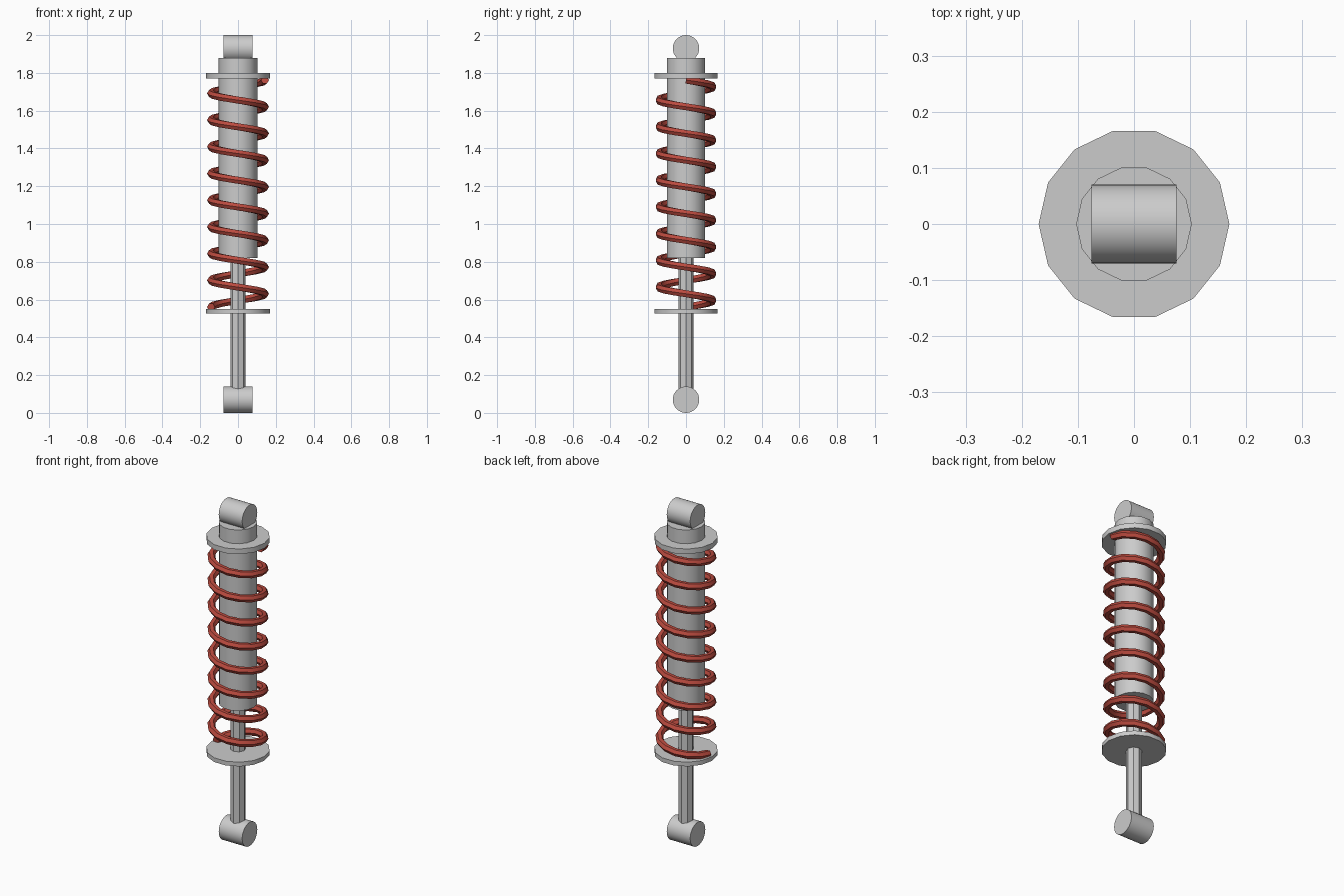
import bpy, bmesh, math
from mathutils import Vector

if "Cube" in bpy.data.objects:
    bpy.data.objects.remove(bpy.data.objects["Cube"])


def smooth(obj):
    bpy.ops.object.select_all(action='DESELECT')
    obj.select_set(True)
    bpy.context.view_layer.objects.active = obj
    bpy.ops.object.shade_smooth_by_angle(angle=math.radians(30))


def cylinder(name, radius, z0, z1, sides):
    # vertical cylinder with a vertex on the +x axis
    bpy.ops.mesh.primitive_cylinder_add(
        vertices=sides, radius=radius, depth=z1 - z0,
        location=(0, 0, (z0 + z1) / 2), rotation=(0, 0, math.pi / 2))
    obj = bpy.context.object
    obj.name = name
    smooth(obj)
    return obj


def mount(name, z):
    # horizontal mounting eye along x
    bpy.ops.mesh.primitive_cylinder_add(
        vertices=32, radius=0.07, depth=0.152,
        location=(0, 0, z), rotation=(0, math.pi / 2, 0))
    bpy.context.object.name = name
    smooth(bpy.context.object)


def helix(name, radius, wire, z0, z1, turns, steps, sides):
    # swept wire, winding clockwise upward from the -x side
    bm = bmesh.new()
    count = round(turns * steps)
    rings = []
    for i in range(count + 1):
        t = i / count
        a = math.pi - t * turns * math.tau
        out = Vector((math.cos(a), math.sin(a), 0))
        centre = out * radius + Vector((0, 0, z0 + (z1 - z0) * t))
        rise = (z1 - z0) / (turns * math.tau)
        tangent = Vector((math.sin(a) * radius, -math.cos(a) * radius, rise)).normalized()
        up = tangent.cross(out)
        rings.append([bm.verts.new(centre + wire * (math.cos(b) * out + math.sin(b) * up))
                      for b in (math.tau * k / sides for k in range(sides))])
    for r0, r1 in zip(rings, rings[1:]):
        for k in range(sides):
            n = (k + 1) % sides
            bm.faces.new((r0[k], r0[n], r1[n], r1[k]))
    bm.faces.new(rings[0])
    bm.faces.new(rings[-1])
    bmesh.ops.recalc_face_normals(bm, faces=bm.faces)
    mesh = bpy.data.meshes.new(name)
    bm.to_mesh(mesh)
    bm.free()
    obj = bpy.data.objects.new(name, mesh)
    bpy.context.collection.objects.link(obj)
    smooth(obj)
    return obj


# damper body and piston rod
cylinder("damper_body", 0.103, 0.82, 1.88, 14)
cylinder("piston_rod", 0.041, 0.10, 0.83, 8)

# spring seats
cylinder("lower_spring_seat", 0.17, 0.525, 0.55, 14)
cylinder("upper_spring_seat", 0.17, 1.77, 1.80, 14)

# mounting eyes
mount("lower_mount", 0.07)
mount("upper_mount", 1.93)

# coil spring
spring = helix("coil_spring", 0.143, 0.021, 0.56, 1.762, 8.5, 14, 6)
red = bpy.data.materials.new("spring_red")
red.diffuse_color = (0.50, 0.07, 0.05, 1)
red.use_nodes = True
red.node_tree.nodes["Principled BSDF"].inputs["Base Color"].default_value = red.diffuse_color
spring.data.materials.append(red)
